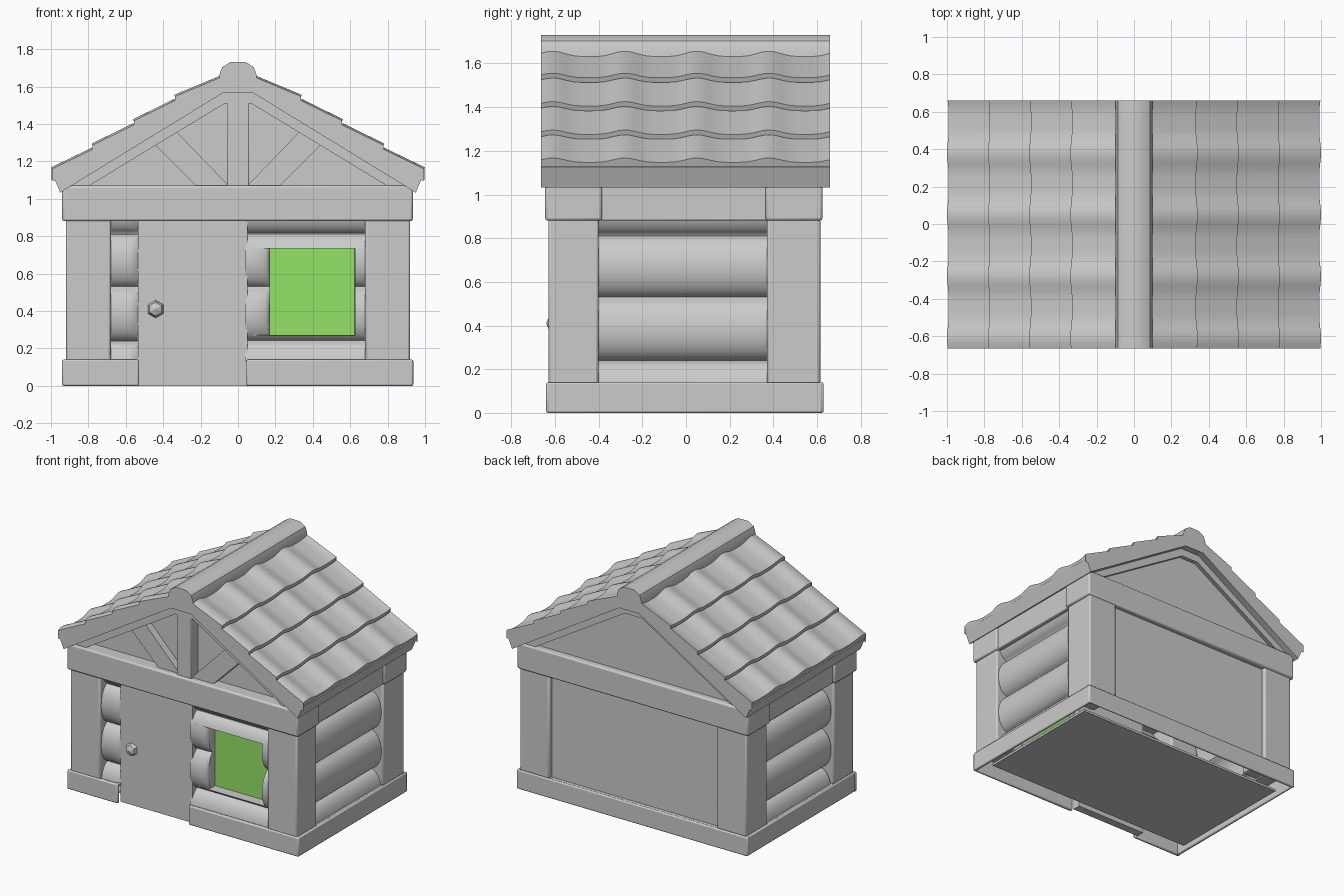
import bpy, bmesh, math

if "Cube" in bpy.data.objects:
    bpy.data.objects.remove(bpy.data.objects["Cube"])


def material(name, rgb):
    m = bpy.data.materials.new(name)
    m.diffuse_color = (*rgb, 1)
    m.use_nodes = True
    m.node_tree.nodes["Principled BSDF"].inputs["Base Color"].default_value = m.diffuse_color
    return m


GREY = material("plain grey", (0.6, 0.6, 0.6))
GREEN = material("window green", (0.3, 0.77, 0.135))


def finish(name, bm, mat=GREY, bevel=0, recalc=True, smooth=True):
    if recalc:
        bmesh.ops.recalc_face_normals(bm, faces=bm.faces[:])
    me = bpy.data.meshes.new(name)
    bm.to_mesh(me)
    bm.free()
    me.materials.append(mat)
    if smooth:
        me.shade_smooth()
        me.set_sharp_from_angle(angle=math.radians(35))
    ob = bpy.data.objects.new(name, me)
    bpy.context.collection.objects.link(ob)
    if bevel:
        mod = ob.modifiers.new("soft edges", 'BEVEL')
        mod.width, mod.segments = bevel, 2
    return ob


def prism(name, profile, y0, y1, **kw):
    """Extrude an (x, z) outline along y."""
    bm = bmesh.new()
    a = [bm.verts.new((x, y0, z)) for x, z in profile]
    b = [bm.verts.new((x, y1, z)) for x, z in profile]
    n = len(a)
    bm.faces.new(a)
    bm.faces.new(b[::-1])
    for i in range(n):
        j = (i + 1) % n
        bm.faces.new((a[i], b[i], b[j], a[j]))
    return finish(name, bm, **kw)


def box(name, x0, x1, y0, y1, z0, z1, **kw):
    return prism(name, [(x0, z0), (x1, z0), (x1, z1), (x0, z1)], y0, y1, **kw)


def sheet(name, us, vs, fn, smooth=True):
    """Surface over a grid of parameters."""
    bm = bmesh.new()
    g = [[bm.verts.new(fn(u, v)) for v in vs] for u in us]
    for i in range(len(us) - 1):
        for j in range(len(vs) - 1):
            bm.faces.new((g[i][j], g[i + 1][j], g[i + 1][j + 1], g[i][j + 1]))
    bmesh.ops.remove_doubles(bm, verts=bm.verts[:], dist=1e-5)
    return finish(name, bm, recalc=False, smooth=smooth)


def span(a, b, n):
    return [a + (b - a) * i / n for i in range(n + 1)]


def log_bulge(z):
    t = ((z - 0.24) / 0.287) % 1
    return math.sqrt(max(0, 1 - (2 * t - 1) ** 2))


def rounded(d, r):
    s = min(1, max(0, d / r))
    return math.sqrt(max(0, 1 - (1 - s) ** 2))


# Foundation rim, open at the doorway, with a narrow ledge and an inset floor
box("base_front_left", -0.94, -0.53, -0.64, -0.615, 0, 0.14, bevel=0.008)
box("base_front_right", 0.045, 0.935, -0.64, -0.615, 0, 0.14, bevel=0.008)
box("base_back", -0.94, 0.935, 0.61, 0.63, 0, 0.14, bevel=0.008)
box("ledge_front_left", -0.92, -0.53, -0.63, -0.5, 0.12, 0.136)
box("ledge_front_right", 0.045, 0.92, -0.63, -0.5, 0.12, 0.136)
box("ledge_back", -0.92, 0.92, 0.57, 0.62, 0.12, 0.136)
for s, side in ((-1, "left"), (1, "right")):
    box("base_side_" + side, *sorted((s * 0.915, s * 0.937)), -0.635, 0.625, 0, 0.14, bevel=0.008)
    box("ledge_side_" + side, *sorted((s * 0.8, s * 0.925)), -0.6, 0.6, 0.12, 0.136)
box("floor", -0.875, 0.875, -0.5, 0.5, 0.003, 0.02)

# Corner posts, side beams and side log walls
zs = span(0.13, 0.9, 77)
for s, side in ((-1, "left"), (1, "right")):
    xs = sorted((s * 0.68, s * 0.92))
    box("front_post_" + side, *xs, -0.63, -0.4, 0.13, 0.89, bevel=0.012)
    box("back_post_" + side, *xs, 0.37, 0.615, 0.13, 0.89, bevel=0.012)
    box("side_beam_" + side, *sorted((s * 0.66, s * 0.922)), -0.39, 0.37, 0.88, 1.06, bevel=0.008)
    sheet("side_logs_" + side, [-0.41, 0.39], zs,
          lambda u, z: (s * (0.81 + 0.095 * log_bulge(z)), s * u, z))

# Front and back beams
box("front_beam", -0.94, 0.935, -0.645, -0.385, 0.88, 1.07, bevel=0.012)
box("back_beam", -0.94, 0.935, 0.365, 0.625, 0.88, 1.07, bevel=0.012)
box("back_wall", -0.7, 0.7, 0.57, 0.585, 0.13, 0.89)

# Front log walls, rounded off beside the door, with a cut recess for the window
W = (0.17, 0.625, 0.27, 0.735)


def right_logs(x, z):
    if W[0] < x < W[1] and W[2] < z < W[3]:
        return (x, -0.5, z)
    fade = 1
    if x <= W[0] and W[2] < z < W[3]:
        fade = 0.6 + 0.4 * rounded(W[0] - x, 0.1)
    return (x, -0.53 - 0.085 * log_bulge(z) * fade, z)


sheet("front_logs_left", span(-0.69, -0.52, 17), zs,
      lambda x, z: (x, -0.53 - 0.085 * log_bulge(z) * rounded(-0.5 - x, 0.09), z))
sheet("front_logs_right",
      span(0.04, W[0], 13) + span(W[0] + 0.001, W[1] - 0.001, 10) + span(W[1], 0.69, 4),
      span(0.13, W[2], 20) + span(W[2] + 0.001, W[3] - 0.001, 50) + span(W[3], 0.9, 24),
      right_logs)
box("window", W[0], W[1], -0.508, -0.5, W[2], W[3], mat=GREEN, smooth=False)

# Door and faceted knob
box("door", -0.535, 0.05, -0.6, -0.54, 0, 0.89)
sheet("door_knob", span(-math.pi / 2, math.pi / 2, 4), span(0, -2 * math.pi, 6),
      lambda t, a: (-0.44 + 0.052 * math.cos(t) * math.sin(a), -0.59 - 0.05 * math.sin(t),
                    0.41 + 0.052 * math.cos(t) * math.cos(a)), smooth=False)

# Gable panels
gable = [(-0.93, 1.045), (0.93, 1.045), (0.08, 1.57), (-0.08, 1.57)]
prism("front_gable", gable, -0.55, -0.5)
prism("back_gable", gable, 0.53, 0.58)

# Timber truss in the front gable, rafters at both ends
box("king_post", -0.06, 0.06, -0.625, -0.54, 1.06, 1.52, bevel=0.006)
for s, side in ((-1, "left"), (1, "right")):
    prism("brace_" + side, [(s * x, z) for x, z in
          ((0.04, 1.06), (0.215, 1.06), (0.45, 1.295), (0.33, 1.36))], -0.605, -0.54)
    pts = [(s * x, z) for x, z in ((0, 1.58), (0.08, 1.58), (0.95, 1.05),
                                   (0.82, 1.055), (0.07, 1.51), (0, 1.51))]
    prism("front_rafter_" + side, pts, -0.625, -0.54)
    prism("back_rafter_" + side, pts, 0.57, 0.61)

# Roof slab
Y0, Y1 = -0.665, 0.66
for s, side in ((-1, "left"), (1, "right")):
    prism("roof_slab_" + side, [(s * x, z) for x, z in
          ((0, 1.65), (0.08, 1.628), (0.33, 1.493), (0.55, 1.363), (0.77, 1.233),
           (0.99, 1.125), (0.95, 1.033), (0.08, 1.566), (0, 1.566))], Y0, Y1)

# Overlapping courses of wavy tiles
ends = [(0.06, 1.68), (0.335, 1.543), (0.555, 1.413), (0.775, 1.283), (0.994, 1.155)]
half = (Y1 - Y0) / 2
rows = [-half - 1e-4] + span(-half, half, 80) + [half + 1e-4]


def wave(y):
    c = math.cos(2 * math.pi * (y + 0.28) / 0.33)
    return 0.013 * (0.8 * c + 0.2 * (2 * c * c - 1))


for s, side in ((-1, "left"), (1, "right")):
    for k in range(4):
        (xa, za), (xb, zb) = ends[k], ends[k + 1]
        za -= 0.022
        path = [(xa, za), (xb, zb), (xb - 0.015, zb - 0.04)]

        def tile(i, v):
            x, z = path[i]
            y = s * v + (Y0 + Y1) / 2
            w = wave(y)
            x, z = x + 0.45 * w, z + 0.95 * w
            if abs(v) > half:  # close the gable ends down to the slab
                z -= 0.06 if i < 2 else 0.02
            return (s * x, min(max(y, Y0), Y1), z)
        sheet(f"roof_tiles_{side}_{k + 1}", [0, 1, 2], rows, tile)

# Ridge cap
cap = [(0.1, 1.6), (0.1, 1.66), (0.085, 1.703), (0.042, 1.73)]
prism("ridge_cap", cap + [(-x, z) for x, z in cap[::-1]], Y0, Y1)
